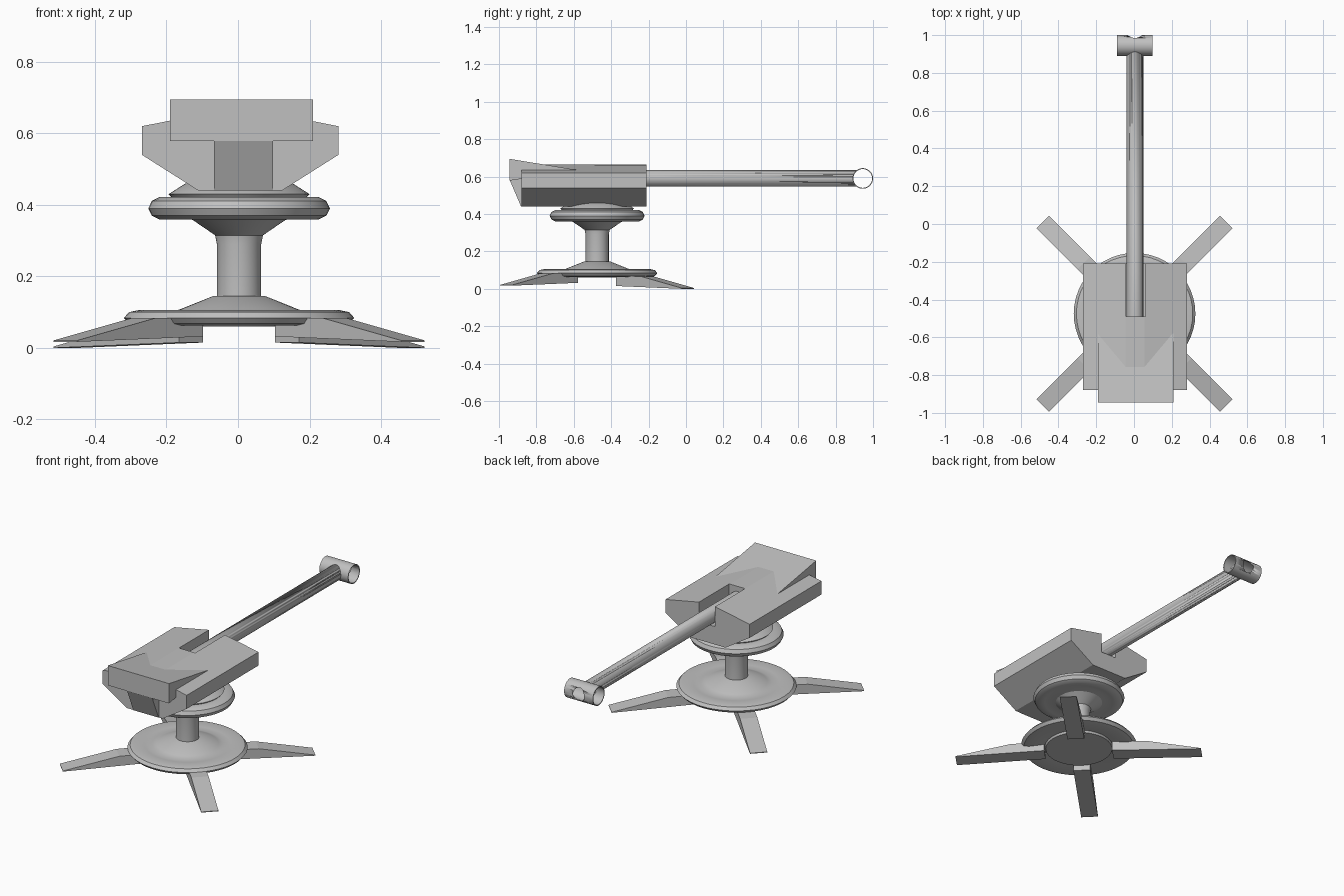
import bpy, bmesh, math
from mathutils import Matrix, Vector

if "Cube" in bpy.data.objects:
    bpy.data.objects.remove(bpy.data.objects["Cube"])

CX, CY = 0.003, -0.475          # pedestal axis

grey = bpy.data.materials.new("plain grey")
grey.diffuse_color = (0.53, 0.53, 0.53, 1)
grey.use_nodes = True
grey.node_tree.nodes["Principled BSDF"].inputs["Base Color"].default_value = grey.diffuse_color


def make(name, bm, smooth=False):
    bmesh.ops.recalc_face_normals(bm, faces=bm.faces[:])
    me = bpy.data.meshes.new(name)
    bm.to_mesh(me)
    bm.free()
    ob = bpy.data.objects.new(name, me)
    bpy.context.collection.objects.link(ob)
    me.materials.append(grey)
    if smooth:
        bpy.ops.object.select_all(action='DESELECT')
        ob.select_set(True)
        bpy.context.view_layer.objects.active = ob
        bpy.ops.object.shade_smooth_by_angle(angle=math.radians(35))
    return ob


def prism(name, profile, vec):
    """Extrude a closed 3D outline along a vector."""
    bm = bmesh.new()
    f = bm.faces.new([bm.verts.new(p) for p in profile])
    ext = bmesh.ops.extrude_face_region(bm, geom=[f])["geom"]
    bmesh.ops.translate(bm, vec=Vector(vec),
                        verts=[v for v in ext if isinstance(v, bmesh.types.BMVert)])
    return make(name, bm)


def cylinder(name, r, axis, lo, hi, centre, caps=True):
    bm = bmesh.new()
    bmesh.ops.create_cone(bm, cap_ends=caps, segments=40, radius1=r, radius2=r, depth=hi - lo)
    rot = Matrix.Rotation(math.pi / 2, 4, 'Y' if axis == 'X' else 'X')
    c = Vector(centre)
    c['XY'.index(axis)] = (lo + hi) / 2
    bm.transform(Matrix.Translation(c) @ rot)
    return make(name, bm, True)


def cut(ob, cutter):
    m = ob.modifiers.new("cut", 'BOOLEAN')
    m.operation, m.solver, m.object = 'DIFFERENCE', 'EXACT', cutter
    bpy.context.view_layer.update()
    dg = bpy.context.evaluated_depsgraph_get()
    me = bpy.data.meshes.new_from_object(ob.evaluated_get(dg))
    ob.modifiers.clear()
    ob.data = me
    bpy.data.objects.remove(cutter)


def lathe(name, pts, segments=48):
    bm = bmesh.new()
    vs = [bm.verts.new((CX + r, CY, z)) for r, z in pts]
    es = [bm.edges.new(p) for p in zip(vs, vs[1:])]
    bmesh.ops.spin(bm, geom=vs + es, cent=(CX, CY, 0), axis=(0, 0, 1),
                   angle=2 * math.pi, steps=segments, use_duplicate=False)
    bmesh.ops.remove_doubles(bm, verts=bm.verts[:], dist=1e-4)
    return make(name, bm, True)


# pedestal: base disc, column and upper turntable
lathe("base_disc", [(0, .06), (.185, .06), (.19, .072), (.21, .07), (.28, .063), (.308, .068),
                    (.322, .084), (.308, .1), (.28, .106), (.23, .102), (.19, .1),
                    (.165, .108), (.073, .145), (0, .145)])
lathe("column", [(0, .14), (.062, .14), (.062, .29), (.067, .315), (.13, .358), (0, .358)])
lathe("turntable", [(0, .358), (.13, .358), (.16, .364), (.19, .36), (.222, .359), (.244, .37),
                    (.254, .39), (.244, .411), (.222, .422), (.19, .422), (.197, .43),
                    (.15, .46), (0, .466)])

# four wedge-shaped feet on the diagonals, the front pair slightly higher
for i, name in enumerate(["back_right", "back_left", "front_left", "front_right"]):
    a = math.radians(45 + 90 * i)
    lift = 0.017 if i > 1 else 0.0
    d, s = Vector((math.cos(a), math.sin(a), 0)), Vector((-math.sin(a), math.cos(a), 0))
    o = Vector((CX, CY, lift)) - s * 0.047
    outline = [o + d * r + Vector((0, 0, z)) for r, z in
               [(.19, .015), (.687, 0), (.687, .004), (.38, .066), (.19, .07)]]
    prism(name + "_foot", outline, s * 0.094)

# head body with a slot for the barrel
half = [(.117, .44), (.275, .54), (.275, .62), (.05, .664)]
section = [(.006 + x, z) for x, z in half] + [(.006 - x, z) for x, z in reversed(half)]
body = prism("head_body", [(x, -.88, z) for x, z in section], (0, .67, 0))
slot = prism("slot_cutter", [(-.043, -.49, .546), (.062, -.49, .546),
                             (.062, -.49, .8), (-.043, -.49, .8)], (0, .5, 0))
cut(body, slot)

# rear wedge on the roof and tapered block below it
prism("rear_wedge", [(-.19, -.945, .578), (-.19, -.945, .695), (-.19, -.58, .635)], (.4, 0, 0))
prism("rear_block", [(-.067, -.942, .58), (-.067, -.87, .6), (-.067, -.87, .44),
                     (-.067, -.882, .44)], (.165, 0, 0))

# barrel with a saddle-cut end, and the cross tube at its tip
axis = (.005, .945, .59)
barrel = cylinder("barrel", .044, 'Y', -.49, .925, axis)
cut(barrel, cylinder("saddle_cutter", .05, 'X', -.2, .2, axis))
muzzle = cylinder("muzzle_tube", .055, 'X', -.091, .097, axis)
cut(muzzle, cylinder("bore_cutter", .05, 'X', -.2, .2, axis))
cut(muzzle, cylinder("port_cutter", .038, 'Y', .95, 1.1, axis))
